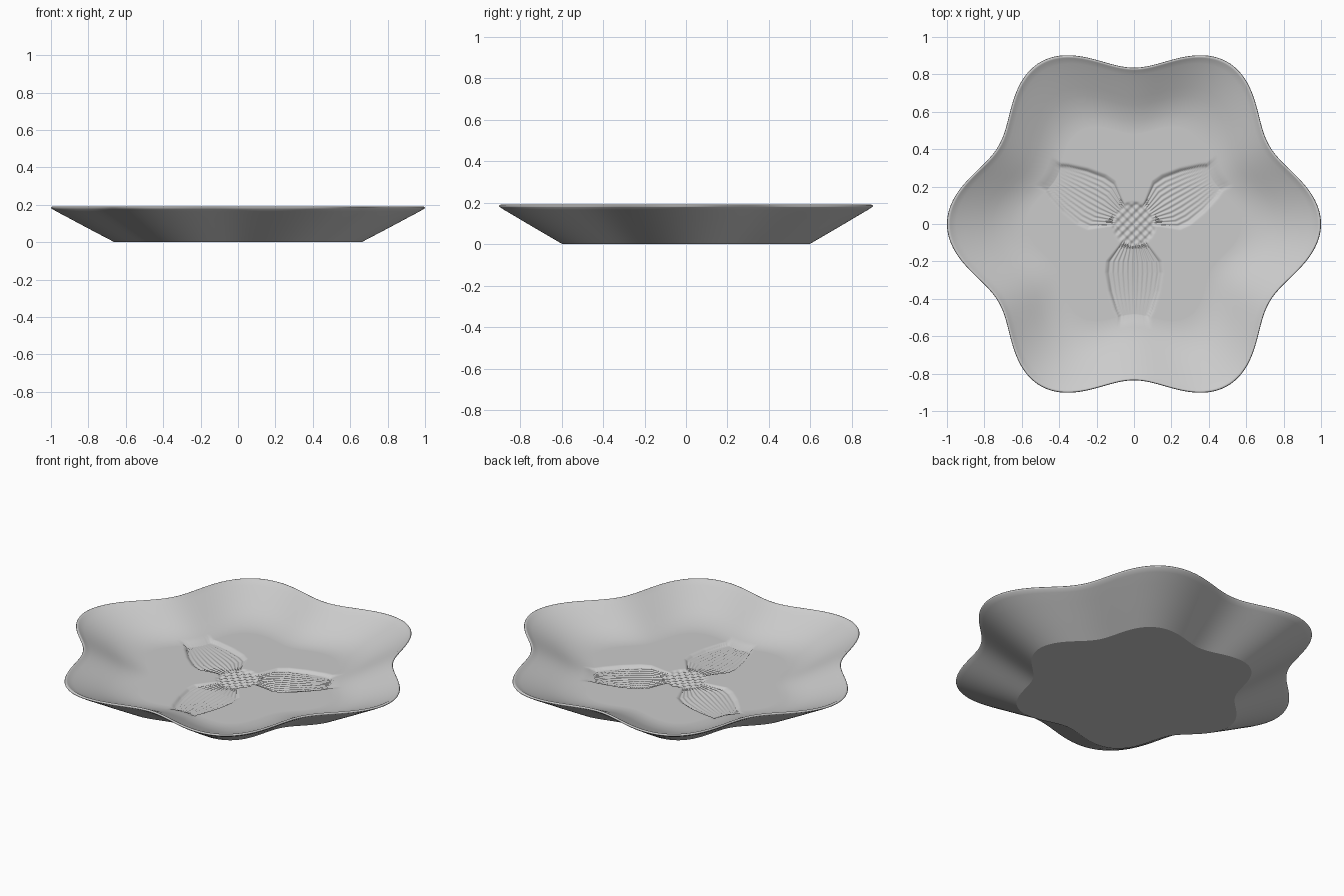
import bpy, bmesh
from math import sin, cos, pi, hypot

cube = bpy.data.objects.get("Cube")
if cube:
    bpy.data.objects.remove(cube)

SEGMENTS = 384
FLOOR_RINGS = 110
FLOOR_EDGE = 0.58
FLOOR_Z = 0.06


def clamp(v):
    return max(0.0, min(1.0, v))


def smooth(v):
    v = clamp(v)
    return v * v * (3 - 2 * v)


def lobed_radius(a):
    return 0.918 + 0.082 * cos(6 * a)


# Half width of a petal at a distance from the centre
PETAL = [(0.06, 0.05), (0.12, 0.09), (0.2, 0.152), (0.26, 0.157), (0.36, 0.138),
         (0.46, 0.105), (0.53, 0.072), (0.57, 0.045)]


def half_width(d):
    for (d0, w0), (d1, w1) in zip(PETAL, PETAL[1:]):
        if d0 <= d <= d1:
            return w0 + (w1 - w0) * (d - d0) / (d1 - d0)
    return PETAL[0][1] if d < PETAL[0][0] else PETAL[-1][1]


def relief(x, y):
    """Depth of the pressed flower at a point of the floor."""
    depth = 0.0
    for a in (pi / 6, 5 * pi / 6, 3 * pi / 2):
        along = x * cos(a) + y * sin(a)
        across = -x * sin(a) + y * cos(a)
        width = half_width(along)
        inside = min(width - abs(across), 0.575 - along, along - 0.06)
        if inside > 0:
            rib = 0.0022 * cos(across / width * 6 * 2 * pi)
            fade = 0.55 + 0.45 * smooth((along - 0.1) / 0.3)
            depth = max(depth, smooth(inside / 0.022) * (0.014 * fade + rib))
    # Beaded centre
    centre = smooth((0.125 - hypot(x, y)) / 0.03)
    beads = 0.008 + 0.005 * sin(x * 130) * sin(y * 130)
    return depth * (1 - centre) + beads * centre


# Cross-section: floor, inner wall, rounded rim, outer wall (share of radius, height)
floor = [(FLOOR_EDGE * i / FLOOR_RINGS, FLOOR_Z) for i in range(1, FLOOR_RINGS + 1)]
wall = [(0.62, 0.062), (0.66, 0.068), (0.71, 0.079), (0.76, 0.095), (0.81, 0.114),
        (0.86, 0.134), (0.91, 0.154), (0.95, 0.171), (0.975, 0.182), (0.984, 0.188),
        (0.991, 0.191), (0.997, 0.189), (1.0, 0.184), (0.996, 0.179), (0.97, 0.164),
        (0.9, 0.127), (0.82, 0.084), (0.74, 0.042), (0.66, 0.0)]

bm = bmesh.new()
rings = []
for s, z in floor + wall:
    ring = []
    for i in range(SEGMENTS):
        a = 2 * pi * i / SEGMENTS
        r = s * lobed_radius(a)
        x, y = r * cos(a), r * sin(a)
        drop = relief(x, y) if z == FLOOR_Z else 0.0
        ring.append(bm.verts.new((x, y, z - drop)))
    rings.append(ring)
for inner, outer in zip(rings, rings[1:]):
    for i in range(SEGMENTS):
        j = (i + 1) % SEGMENTS
        bm.faces.new((inner[i], outer[i], outer[j], inner[j]))
# Close the middle of the floor and the flat underside
hub = bm.verts.new((0, 0, FLOOR_Z - relief(0, 0)))
base = bm.verts.new((0, 0, 0))
for i in range(SEGMENTS):
    j = (i + 1) % SEGMENTS
    bm.faces.new((hub, rings[0][i], rings[0][j]))
    bm.faces.new((base, rings[-1][j], rings[-1][i]))
for f in bm.faces:
    f.smooth = True
# Crisp edge around the foot
for i in range(SEGMENTS):
    bm.edges.get((rings[-1][i], rings[-1][(i + 1) % SEGMENTS])).smooth = False

mesh = bpy.data.meshes.new("lobed_dish")
bm.to_mesh(mesh)
bm.free()
dish = bpy.data.objects.new("lobed_dish", mesh)
bpy.context.collection.objects.link(dish)

mat = bpy.data.materials.new("plain_grey")
mat.use_nodes = True
grey = (0.6, 0.6, 0.6, 1)
mat.diffuse_color = grey
bsdf = next(n for n in mat.node_tree.nodes if n.type == "BSDF_PRINCIPLED")
bsdf.inputs["Base Color"].default_value = grey
mesh.materials.append(mat)
